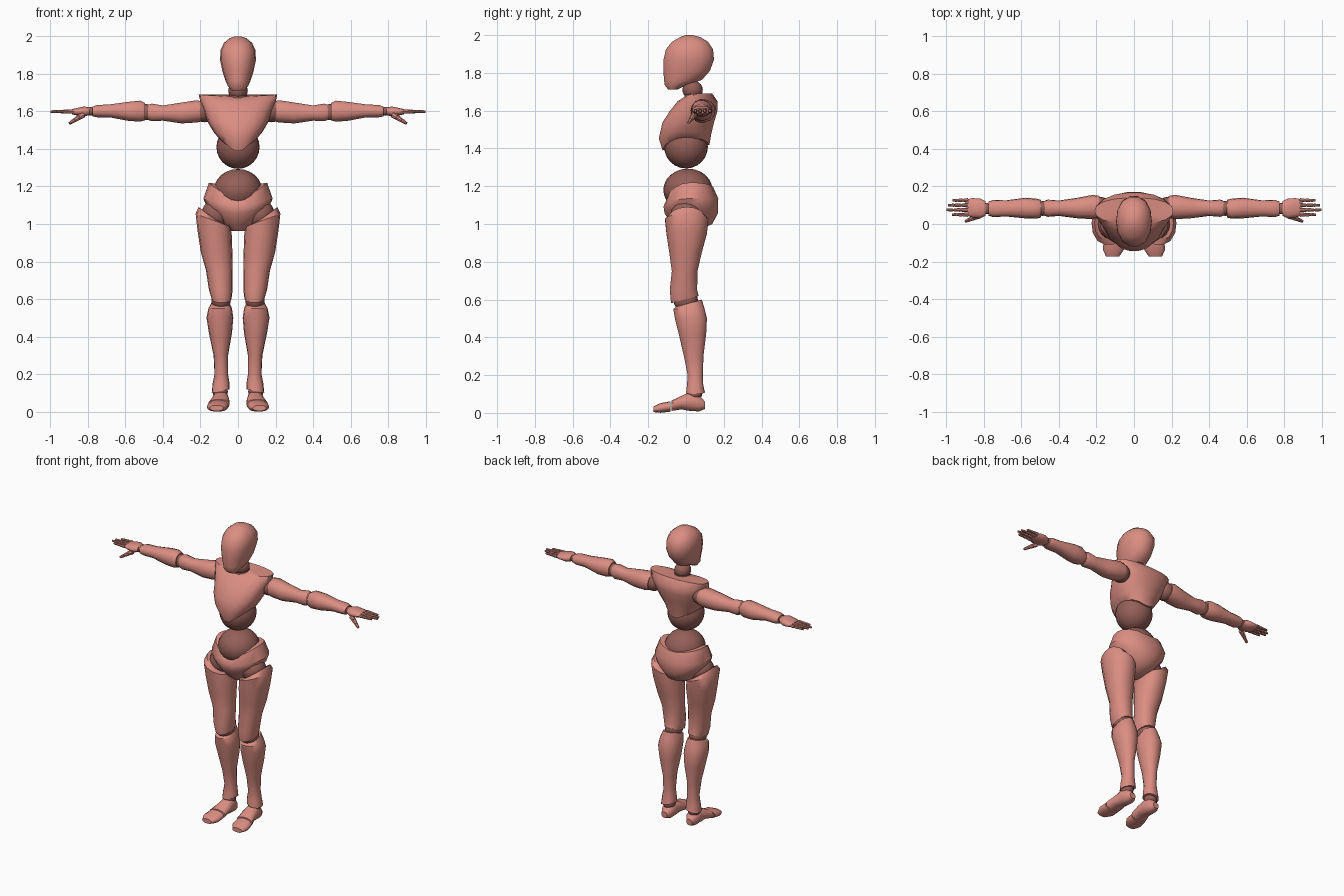
import bpy, bmesh, math
from mathutils import Vector


def material(name, rgb):
    m = bpy.data.materials.new(name)
    m.diffuse_color = (*rgb, 1)
    return m


SKIN = material("salmon_shell", (0.71, 0.27, 0.225))
JOINT = material("dark_salmon_joint", (0.30, 0.115, 0.098))


def finish(bm, name, mat, mirror):
    bmesh.ops.recalc_face_normals(bm, faces=bm.faces)
    me = bpy.data.meshes.new(name)
    bm.to_mesh(me)
    bm.free()
    me.materials.append(mat)
    ob = bpy.data.objects.new(name, me)
    bpy.context.collection.objects.link(ob)
    if mirror:
        ob.modifiers.new("mirror", 'MIRROR').use_mirror_merge = False
    return ob


def loft(name, axis, rings, mirror=True, n=14, mat=SKIN):
    """Rings are (t, a0, a1, b0, b1[, warp(cos, sin)]) along the axis."""
    def place(t, a, b):
        return {'x': (t, a, b), 'y': (a, t, b), 'z': (a, b, t)}[axis]
    bm = bmesh.new()
    loops, mids = [], []
    for t, a0, a1, b0, b1, *warp in rings:
        ca, cb, ra, rb = (a0 + a1) / 2, (b0 + b1) / 2, (a1 - a0) / 2, (b1 - b0) / 2
        loop = []
        for i in range(n):
            c, s = math.cos(2 * math.pi * i / n), math.sin(2 * math.pi * i / n)
            d = warp[0](c, s) if warp else 0
            # slightly squared ellipse
            q = (abs(c) ** 2.3 + abs(s) ** 2.3) ** (-1 / 2.3)
            loop.append(bm.verts.new(place(t + d, ca + ra * c * q, cb + rb * s * q)))
        loops.append(loop)
        mids.append(place(t, ca, cb))
    for p, q in zip(loops, loops[1:]):
        for i in range(n):
            j = (i + 1) % n
            bm.faces.new((p[i], p[j], q[j], q[i]))
    for loop, mid in ((loops[0], mids[0]), (loops[-1], mids[-1])):
        v = bm.verts.new(mid)
        for i in range(n):
            bm.faces.new((loop[i], loop[(i + 1) % n], v))
    return finish(bm, name, mat, mirror)


def ball(name, centre, radii, mirror=True, seg=16):
    bm = bmesh.new()
    bmesh.ops.create_uvsphere(bm, u_segments=seg, v_segments=seg // 2 + 2, radius=1)
    bmesh.ops.scale(bm, vec=radii, verts=bm.verts)
    bmesh.ops.translate(bm, vec=centre, verts=bm.verts)
    return finish(bm, name, JOINT, mirror)


def bone(name, p, q, r0, r1):
    """Short tapered finger segment between two points."""
    p, q = Vector(p), Vector(q)
    bm = bmesh.new()
    bmesh.ops.create_cone(bm, cap_ends=True, segments=8, radius1=r0, radius2=r1,
                          depth=(q - p).length)
    rot = (q - p).to_track_quat('Z', 'Y').to_matrix()
    bmesh.ops.rotate(bm, matrix=rot, verts=bm.verts)
    bmesh.ops.translate(bm, vec=(p + q) / 2, verts=bm.verts)
    finish(bm, name, SKIN, True)


def edge(front, side, back):
    """V-shaped rim: offset at the front, sides and back."""
    return lambda c, s: side * abs(c) + (1 - abs(c)) * (front if s < 0 else back)


# Head and neck
loft("head", 'z', [
    (1.712, -.035, .035, -.095, -.045), (1.735, -.054, .054, -.113, .0),
    (1.762, -.066, .066, -.118, .085), (1.81, -.082, .082, -.121, .128),
    (1.87, -.095, .095, -.121, .15), (1.925, -.094, .094, -.108, .145),
    (1.965, -.075, .075, -.075, .118), (1.99, -.045, .045, -.03, .075),
    (2.0, -.015, .015, .0, .035)], mirror=False)
ball("neck_joint", (0, .035, 1.71), (.052, .054, .05), False)
loft("neck_base", 'z', [(1.64, -.065, .065, -.02, .1), (1.69, -.045, .045, -.005, .085)],
     mirror=False, mat=JOINT)

# Torso
loft("chest", 'z', [
    (1.42, -.105, .105, -.125, .125, edge(-.045, .04, -.01)),
    (1.475, -.13, .13, -.145, .135, edge(-.03, .015, 0)),
    (1.54, -.16, .16, -.125, .15), (1.6, -.18, .18, -.085, .168),
    (1.65, -.2, .2, -.045, .168), (1.685, -.21, .21, .0, .14, edge(-.01, .005, .005))],
    mirror=False, n=18)
ball("abdomen_joint", (0, 0, 1.41), (.115, .116, .116), False, 20)
ball("waist_joint", (0, .01, 1.18), (.128, .13, .113), False, 20)
loft("pelvis", 'z', [
    (.962, -.035, .035, -.035, .06), (1.0, -.09, .09, -.075, .14),
    (1.07, -.165, .165, -.115, .17, edge(-.02, .02, -.02)),
    (1.135, -.185, .185, -.12, .172, edge(-.05, 0, 0)),
    (1.195, -.155, .155, -.1, .145, edge(-.085, .025, -.005))], mirror=False, n=18)

# Legs
ball("hip_joint", (.12, .0, 1.05), (.075, .08, .08))
loft("thigh", 'z', [
    (.6, .035, .14, -.08, .068, lambda c, s: .02 * s),
    (.65, .028, .155, -.087, .06), (.75, .028, .17, -.076, .062),
    (.85, .03, .198, -.09, .085), (.95, .033, .215, -.105, .112, lambda c, s: .01 * c),
    (1.02, .04, .226, -.112, .12, lambda c, s: .035 * c),
    (1.04, .075, .21, -.085, .098, lambda c, s: .05 * c)])
ball("knee_joint", (.09, -.002, .597), (.052, .065, .06))
loft("shin", 'z', [
    (.11, .045, .14, .0, .1, lambda c, s: -.01 * c), (.15, .045, .135, .005, .092),
    (.2, .053, .125, .008, .09), (.3, .053, .13, -.012, .093),
    (.42, .032, .155, -.04, .108), (.5, .025, .168, -.06, .112),
    (.55, .032, .158, -.068, .1), (.58, .045, .14, -.055, .085, lambda c, s: .02 * s)])
ball("ankle_joint", (.094, .045, .105), (.04, .042, .042))
loft("foot", 'y', [
    (.1, .072, .115, .02, .06), (.07, .052, .132, .008, .095),
    (.03, .05, .135, .008, .115), (-.025, .045, .145, .018, .09),
    (-.076, .045, .16, .01, .066)])
loft("toes", 'y', [
    (-.082, .05, .16, .006, .062), (-.135, .052, .166, .0, .052),
    (-.172, .078, .15, .004, .034)])

# Arms
ball("shoulder_joint", (.18, .085, 1.6), (.06, .06, .058))
loft("upper_arm", 'x', [
    (.185, .035, .15, 1.548, 1.652), (.22, .026, .155, 1.54, 1.66),
    (.3, .03, .14, 1.535, 1.648), (.4, .043, .125, 1.55, 1.632),
    (.46, .038, .13, 1.547, 1.642), (.48, .045, .122, 1.555, 1.635)])
ball("elbow_joint", (.488, .083, 1.596), (.043, .04, .043))
loft("forearm", 'x', [
    (.495, .035, .128, 1.552, 1.645), (.52, .028, .135, 1.545, 1.658),
    (.58, .03, .14, 1.548, 1.652), (.68, .04, .126, 1.567, 1.638),
    (.75, .037, .128, 1.568, 1.634), (.775, .044, .12, 1.573, 1.626)])
ball("wrist_joint", (.785, .082, 1.6), (.026, .03, .023))
loft("palm", 'x', [
    (.79, .045, .12, 1.58, 1.622), (.82, .03, .135, 1.572, 1.626),
    (.86, .035, .138, 1.578, 1.618), (.885, .042, .133, 1.585, 1.612)])

# Fingers: three segments each with small joints
for k, (y, tip) in enumerate(((.05, .972), (.075, 1.0), (.1, .993), (.126, .968))):
    x, z, step = .882, 1.599, (tip - .882) / 3
    for j in range(3):
        r = .0115 - .0015 * j
        ball(f"finger_{k + 1}_joint_{j + 1}", (x + j * step, y, z), (r * .75,) * 3, seg=8)
        bone(f"finger_{k + 1}_segment_{j + 1}", (x + j * step + .003, y, z),
             (x + (j + 1) * step - .002, y, z), r, r - .002)

# Thumb
base, end = Vector((.825, .045, 1.582)), Vector((.9, .013, 1.535))
for j in range(3):
    p, q = base.lerp(end, j / 3), base.lerp(end, (j + 1) / 3)
    bone(f"thumb_segment_{j + 1}", p, p.lerp(q, .92), .017 - .003 * j, .0135 - .003 * j)

# Smooth shading with crisp rims
bpy.ops.object.select_all(action='SELECT')
bpy.context.view_layer.objects.active = bpy.data.objects["head"]
bpy.ops.object.shade_smooth_by_angle(angle=math.radians(40))
